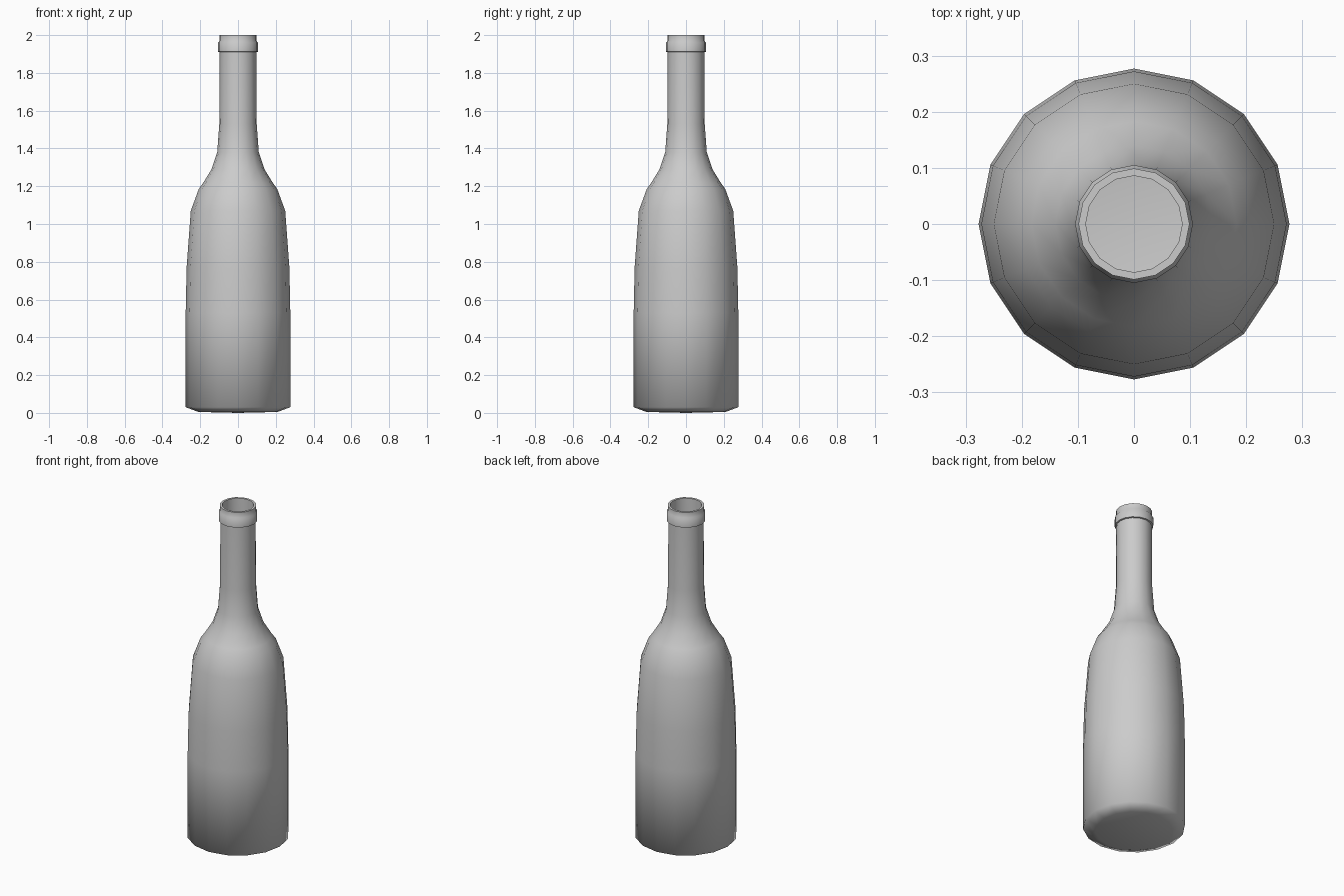
import bpy, bmesh, math

if "Cube" in bpy.data.objects:
    bpy.data.objects.remove(bpy.data.objects["Cube"])

SIDES = 16


def lathe(name, profile, sharp_angle):
    """Spin (radius, z) points around z; the two ends are closed with a centre fan if r = 0."""
    bm = bmesh.new()
    rings = []
    for r, z in profile:
        if r == 0:
            rings.append([bm.verts.new((0, 0, z))] * SIDES)
        else:
            rings.append([bm.verts.new((r * math.cos(a), r * math.sin(a), z))
                          for a in (2 * math.pi * i / SIDES for i in range(SIDES))])
    for low, high in zip(rings, rings[1:]):
        for i in range(SIDES):
            j = (i + 1) % SIDES
            corners = [low[i], low[j], high[j], high[i]]
            bm.faces.new(list(dict.fromkeys(corners)))
    bmesh.ops.recalc_face_normals(bm, faces=bm.faces)
    mesh = bpy.data.meshes.new(name)
    bm.to_mesh(mesh)
    bm.free()
    obj = bpy.data.objects.new(name, mesh)
    bpy.context.collection.objects.link(obj)
    bpy.ops.object.select_all(action='DESELECT')
    bpy.context.view_layer.objects.active = obj
    obj.select_set(True)
    bpy.ops.object.shade_smooth_by_angle(angle=math.radians(sharp_angle))
    return obj


# Outer wall: base, body, shoulder, neck, collar and lip
outer = [(0, 0), (0.21, 0.005), (0.277, 0.03), (0.277, 0.53), (0.272, 0.77),
         (0.25, 1.07), (0.208, 1.185), (0.183, 1.22), (0.14, 1.29),
         (0.11, 1.38), (0.099, 1.53), (0.097, 1.91),
         (0.105, 1.912), (0.105, 1.96), (0.099, 1.968), (0.099, 2.0)]

# Inner wall: a thin hollow following the outside down to the floor
inner = [(0.086, 2.0), (0.086, 1.53), (0.097, 1.38), (0.126, 1.285),
         (0.194, 1.175), (0.236, 1.06), (0.258, 0.77), (0.263, 0.53),
         (0.263, 0.045), (0.2, 0.02), (0, 0.02)]

lathe("bottle", outer + inner, 70)
